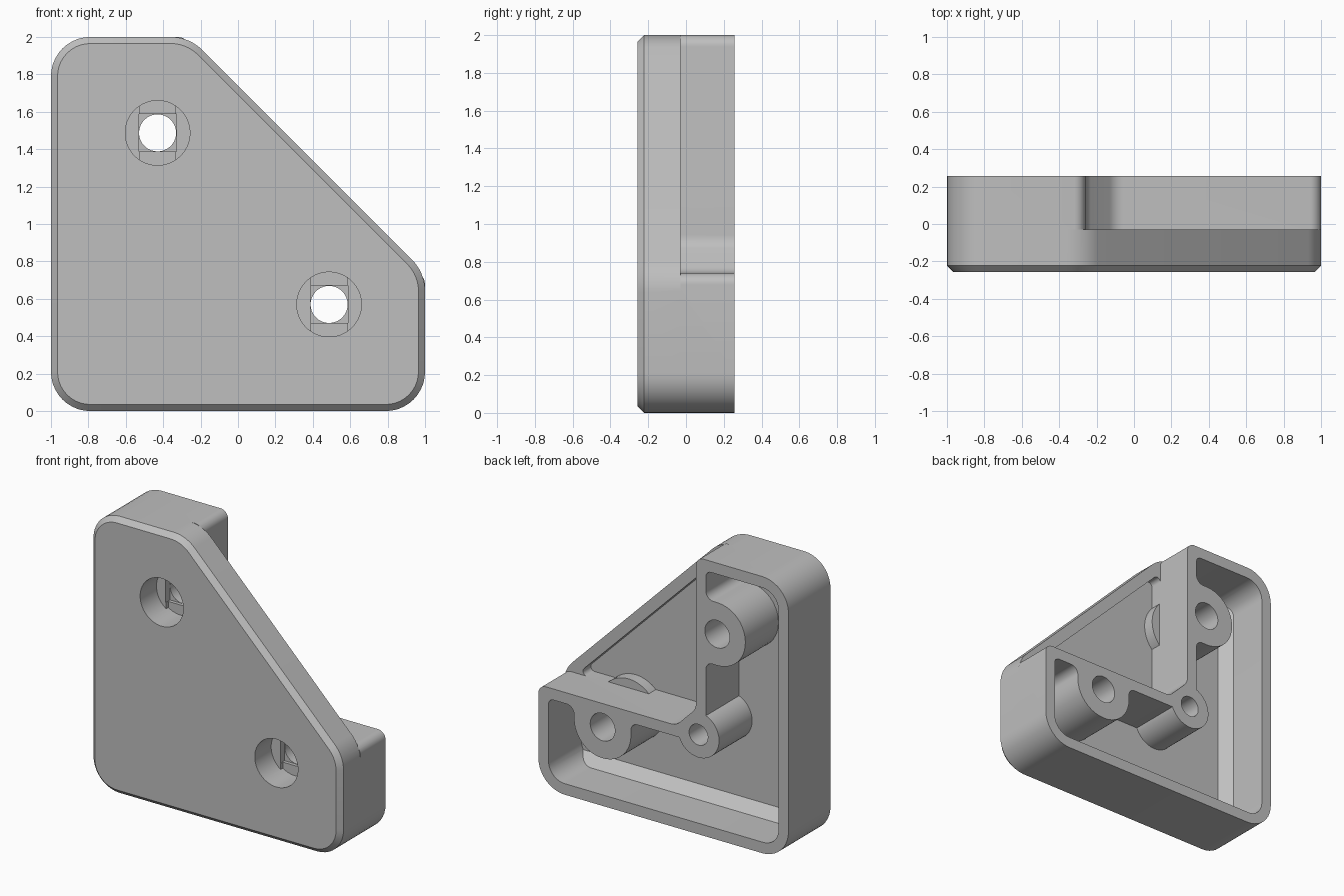
import bpy, bmesh, math
from mathutils import Vector

cube = bpy.data.objects.get("Cube")
if cube:
    bpy.data.objects.remove(cube, do_unlink=True)

FRONT, STEP, FLOOR, BACK = -0.2575, -0.03, -0.12, 0.2575

grey = bpy.data.materials.new("grey_plastic")
grey.use_nodes = True
colour = (0.52, 0.52, 0.52, 1)
grey.diffuse_color = colour
grey.node_tree.nodes["Principled BSDF"].inputs["Base Color"].default_value = colour


def mirrored(p):
    """Reflect a corner (x, z, radius) across the diagonal of the bracket."""
    return (p[1] - 1, p[0] + 1, p[2])


def symmetric(half):
    """Complete a profile whose first corner lies on the diagonal."""
    return half + [mirrored(p) for p in reversed(half)
                   if abs(p[1] - p[0] - 1) > 1e-6]


def rounded(corners, steps=10):
    """Replace every (x, z, radius) corner by an arc."""
    out = []
    for i, (x, z, r) in enumerate(corners):
        p = Vector((x, z))
        if r == 0:
            out.append(p)
            continue
        a = (Vector(corners[i - 1][:2]) - p).normalized()
        b = (Vector(corners[(i + 1) % len(corners)][:2]) - p).normalized()
        half = a.angle(b) / 2
        centre = p + (a + b).normalized() * (r / math.sin(half))
        start = p + a * (r / math.tan(half)) - centre
        end = p + b * (r / math.tan(half)) - centre
        sweep = math.atan2(start.x * end.y - start.y * end.x, start.dot(end))
        for k in range(steps + 1):
            t = sweep * k / steps
            out.append(centre + Vector((
                start.x * math.cos(t) - start.y * math.sin(t),
                start.x * math.sin(t) + start.y * math.cos(t))))
    return out


def prism(name, points, y0, y1, chamfer=0):
    """Extrude an x-z profile from y0 to y1, with an optional front chamfer."""
    bm = bmesh.new()
    face = bm.faces.new([bm.verts.new((p[0], y0, p[1])) for p in points])
    moved = bmesh.ops.extrude_face_region(bm, geom=[face], use_keep_orig=True)
    for v in moved["geom"]:
        if isinstance(v, bmesh.types.BMVert):
            v.co.y = y1
    bmesh.ops.recalc_face_normals(bm, faces=bm.faces)
    if chamfer:
        edges = [e for e in bm.edges if all(abs(v.co.y - y0) < 1e-5 for v in e.verts)]
        bmesh.ops.bevel(bm, geom=edges, offset=chamfer, segments=1, affect='EDGES')
    mesh = bpy.data.meshes.new(name)
    bm.to_mesh(mesh)
    bm.free()
    obj = bpy.data.objects.new(name, mesh)
    bpy.context.collection.objects.link(obj)
    mesh.materials.append(grey)
    return obj


def cylinder(name, x, z, r, y0, y1, clip=None):
    """Round prism; clip limits its half width in x."""
    pts = []
    for k in range(48):
        t = math.tau * (k + 0.5) / 48
        px = r * math.cos(t)
        if clip is None or abs(px) < clip:
            pts.append((x + px, z + r * math.sin(t)))
    return prism(name, pts, y0, y1)


def combine(target, tool, operation='DIFFERENCE'):
    """Apply a boolean and discard its tool."""
    tool.hide_render = True
    mod = target.modifiers.new("boolean", 'BOOLEAN')
    mod.operation, mod.solver, mod.object = operation, 'EXACT', tool
    bpy.context.view_layer.objects.active = target
    bpy.ops.object.modifier_apply(modifier=mod.name)
    bpy.data.objects.remove(tool, do_unlink=True)


SCREWS = [(-0.43, 1.487), (0.487, 0.57)]
PEG = (-0.28, 0.72)

# Front plate and the L-shaped frame behind it
outline = symmetric([(-1, 0, .21), (-1, 2, .21), (-.26, 2, .24)])
body = prism("corner_bracket", rounded(outline), FRONT, STEP, 0.035)
frame_profile = symmetric([(-1, 0, .21), (-1, 2, .21), (-.26, 2, .06), (-.26, .9, .1)])
combine(body, prism("frame", rounded(frame_profile), STEP, BACK), 'UNION')

# Triangular recess between the two arms, leaving the screw seats bulging in
recess_profile = symmetric([(-.26, .9, .1), (-.26, 1.887, .03)])
recess = prism("recess_cutter", rounded(recess_profile), FLOOR, STEP + 0.01)
for x, z in SCREWS:
    combine(recess, cylinder("seat", x, z, .235, -.2, -.04))
combine(body, recess)

# L-shaped pocket that wraps around the screw and peg bosses
pocket_profile = symmetric([
    (-.92, .08, .12), (-.92, 1.92, .13), (-.34, 1.92, .04),
    (-.34, 1.715, .06), (-.655, 1.715, .224), (-.655, 1.26, .224),
    (-.34, 1.26, .05), (-.34, .66, 0)])
pocket = prism("pocket_cutter", rounded(pocket_profile), FLOOR, BACK + 0.1)
combine(pocket, cylinder("peg_boss", *PEG, .165, -.2, .5))

# Sloped foot along the two long outer walls
for side in (0, 1):
    wedge = prism("wedge", [(0, 0), (1, 0), (1, 1), (0, 1)], 0, 1)
    for v in wedge.data.vertices:
        along = -1.1 + 2.3 * v.co.z
        wall = -1 if v.co.x < .5 else (-.84 if v.co.y < .5 else -.921)
        depth = -.13 if v.co.y < .5 else -.04
        v.co = (wall, depth, along + 1) if side == 0 else (along, depth, wall + 1)
    bm = bmesh.new()
    bm.from_mesh(wedge.data)
    bmesh.ops.recalc_face_normals(bm, faces=bm.faces)
    bm.to_mesh(wedge.data)
    bm.free()
    combine(pocket, wedge)
combine(body, pocket)

# Screw holes: counterbore, slot and square steps, then the bore
for x, z in SCREWS:
    combine(body, cylinder("counterbore", x, z, .173, -.4, -.07))
    combine(body, cylinder("slot", x, z, .173, -.08, -.045, .1))
    square = [(x + a, z + b) for a, b in ((-.1, -.1), (.1, -.1), (.1, .1), (-.1, .1))]
    combine(body, prism("square_step", square, -.08, -.02))
    combine(body, cylinder("bore", x, z, .099, -.09, .4))

# Blind peg hole at the inner corner
combine(body, cylinder("peg_hole", *PEG, .075, FLOOR, .4))

bpy.ops.object.select_all(action='DESELECT')
body.select_set(True)
bpy.context.view_layer.objects.active = body
bpy.ops.object.shade_smooth_by_angle(angle=math.radians(30))
